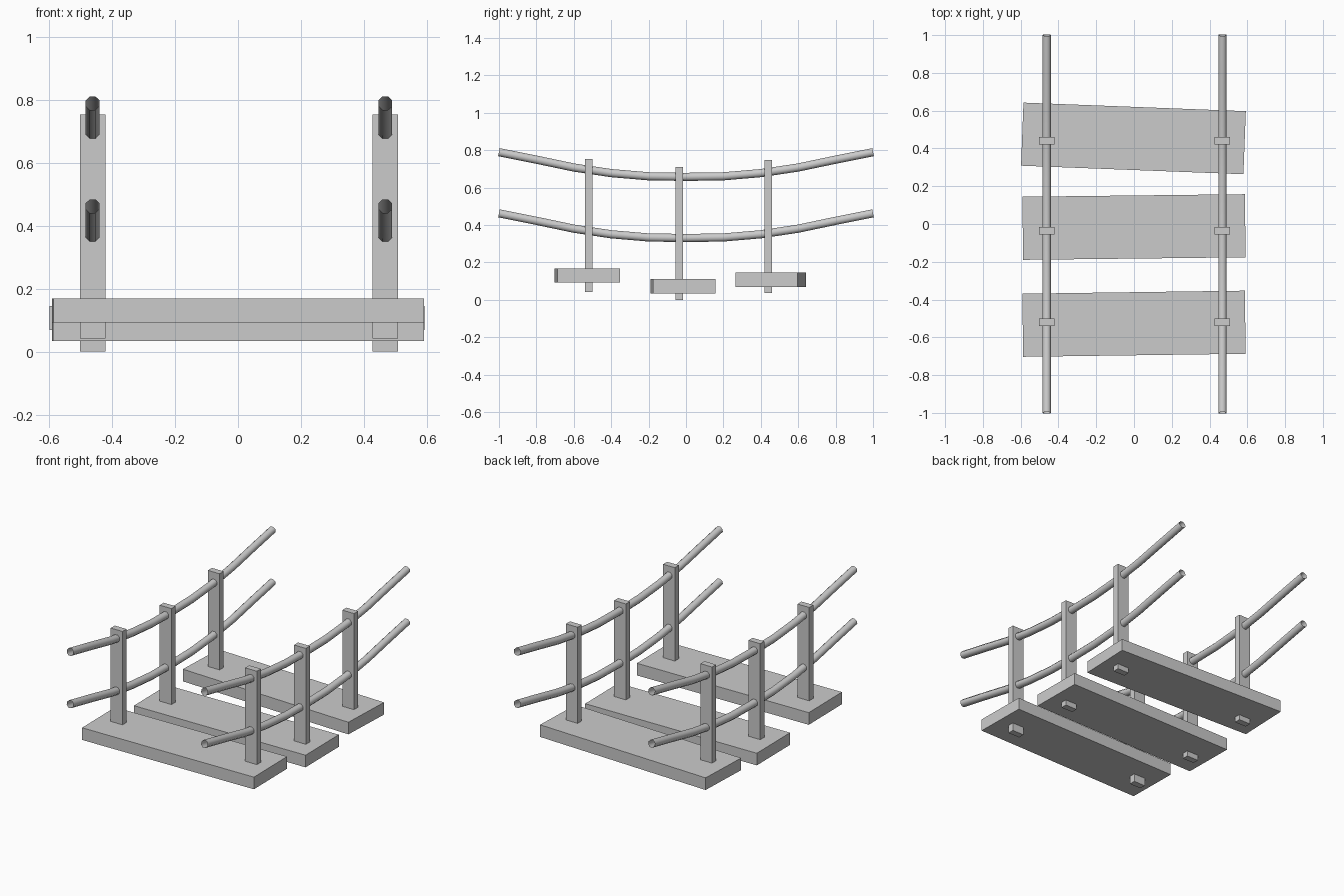
import bpy, bmesh, math
from mathutils import Matrix, Vector

if "Cube" in bpy.data.objects:
    bpy.data.objects.remove(bpy.data.objects["Cube"])


def add_mesh(name, bm):
    me = bpy.data.meshes.new(name)
    bm.to_mesh(me)
    bm.free()
    ob = bpy.data.objects.new(name, me)
    bpy.context.collection.objects.link(ob)
    return ob


def box(name, center, size, turn=0.0):
    bm = bmesh.new()
    bmesh.ops.create_cube(bm, size=1, matrix=Matrix.Diagonal((*size, 1)))
    ob = add_mesh(name, bm)
    ob.location = center
    ob.rotation_euler.z = math.radians(turn)
    return ob


# Open-ended eight-sided tube following a sagging path at constant x
def rope(name, x, path, radius, sides=8):
    bm = bmesh.new()
    rings = []
    for i, (y, z) in enumerate(path):
        y0, z0 = path[max(i - 1, 0)]
        y1, z1 = path[min(i + 1, len(path) - 1)]
        t = Vector((0, y1 - y0, z1 - z0)).normalized()
        up = Vector((0, -t.z, t.y))
        ring = []
        for k in range(sides):
            a = (k + 0.5) * 2 * math.pi / sides
            p = Vector((x, y, z)) + radius * (math.cos(a) * Vector((1, 0, 0)) + math.sin(a) * up)
            ring.append(bm.verts.new(p))
        rings.append(ring)
    for a, b in zip(rings, rings[1:]):
        for k in range(sides):
            j = (k + 1) % sides
            f = bm.faces.new((a[k], a[j], b[j], b[k]))
            f.smooth = True
    bmesh.ops.recalc_face_normals(bm, faces=bm.faces)
    return add_mesh(name, bm)


SIDES = (("left", -0.462), ("right", 0.468))

# Planks: centre x, y, z, turn, and their posts: y, bottom z
steps = [
    ("front", 0.0, -0.528, 0.130, 0.78, -0.520, 0.042),
    ("middle", 0.0, -0.016, 0.072, 0.65, -0.036, 0.0),
    ("back", -0.003, 0.453, 0.107, -2.2, 0.440, 0.036),
]
for label, px, py, pz, turn, post_y, post_z in steps:
    box(f"{label}_plank", (px, py, pz), (1.178, 0.334, 0.076), turn)
    for side, x in SIDES:
        box(f"{label}_{side}_post", (x, post_y, post_z + 0.355), (0.081, 0.04, 0.71))

# Handrail ropes
sag = (0.0, 0.003, 0.02, 0.05, 0.092, 0.132)
for side, x in SIDES:
    for level, base in (("upper", 0.657), ("lower", 0.33)):
        path = [(i * 0.2, base + sag[abs(i)]) for i in range(-5, 6)]
        rope(f"{level}_{side}_rope", x, path, 0.0235)
